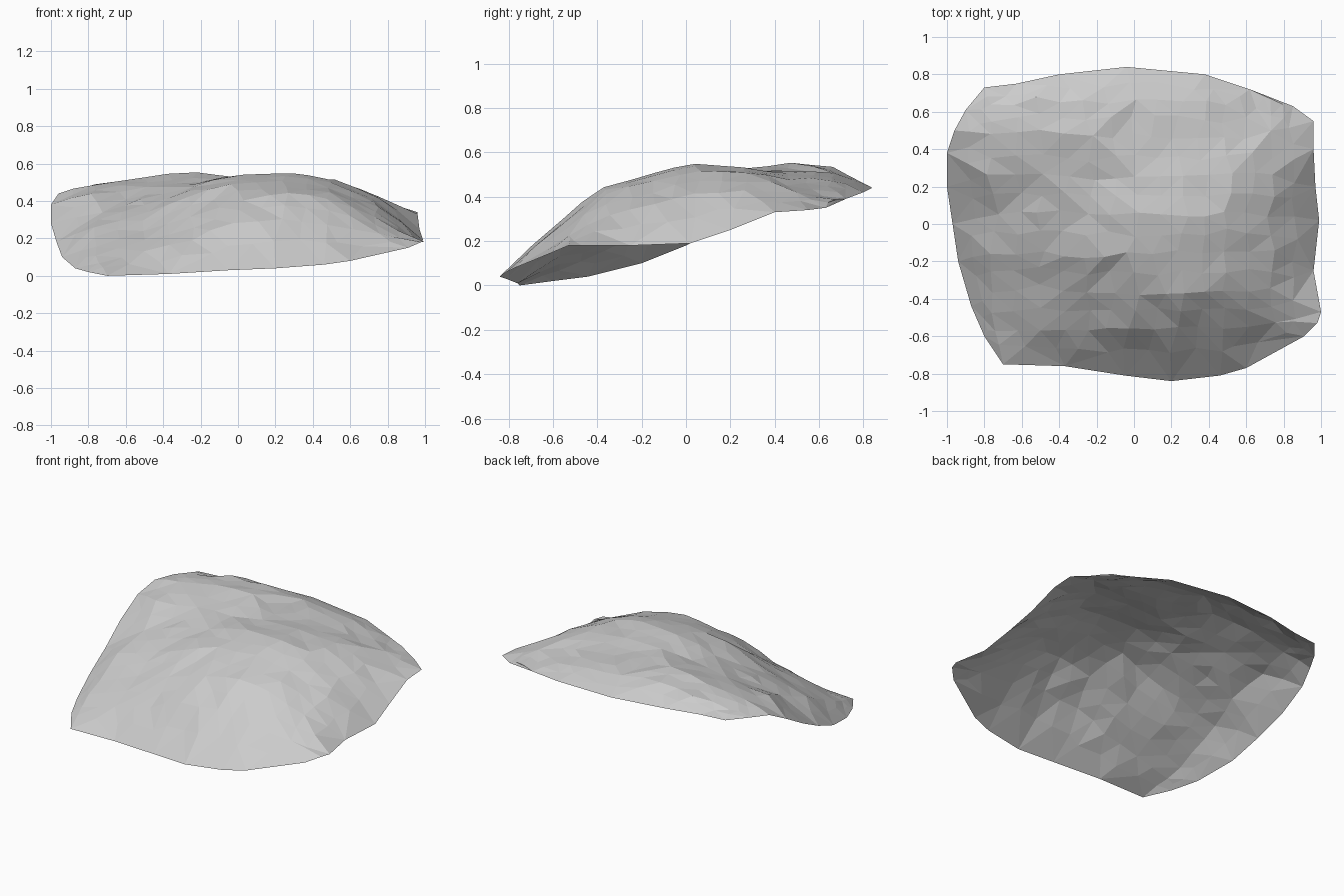
import bpy
import bmesh
import random
from mathutils import Vector
from mathutils.geometry import delaunay_2d_cdt

random.seed(7)
default_cube = bpy.data.objects.get("Cube")
if default_cube:
    bpy.data.objects.remove(default_cube, do_unlink=True)

CENTI = 0.01


def make_material(name, colour):
    material = bpy.data.materials.new(name)
    material.use_nodes = True
    material.diffuse_color = colour
    material.node_tree.nodes["Principled BSDF"].inputs["Base Color"].default_value = colour
    return material


def jitter(amount):
    return random.uniform(-amount, amount)


# Rim of the slab, counter-clockwise from the front left corner (hundredths)
rim = [
    (-70, -75, 0), (-37, -76, 1), (-5, -81, 3), (20, -84, 4),
    (46, -81, 6), (60, -77, 8), (91, -60, 15), (98, -53, 18),
    (100, -47, 18), (96, -25, 18), (99, 2, 19), (97, 20, 25),
    (96, 40, 33), (96, 55, 34), (85, 63, 35), (62, 72, 39),
    (38, 80, 42), (-4, 84, 44), (-40, 80, 45), (-63, 75, 45),
    (-80, 73, 45), (-90, 61, 45), (-96, 50, 44), (-100, 38, 38),
    (-100, 20, 28), (-97, 0, 18), (-94, -20, 10), (-87, -44, 4),
    (-80, -60, 2),
]

# Heights over the slab: rows run front to back, columns left to right
columns = (-75, -50, -25, 0, 25, 50, 75)
height_rows = {
    -55: (7, 13, 20, 29, 31, 28, 22),
    -35: (16, 24, 32, 41, 45, 42, 32),
    -15: (26, 34, 43, 50, 51, 48, 37),
    5: (34, 41, 48, 54, 55, 52, 42),
    25: (44, 47, 50, 53, 53, 51, 43),
    47: (49, 53, 56, 51, 51, 48, 42),
    65: (48, 52, 54, 51, 49, 45, 39),
}

points = [Vector(p) * CENTI for p in rim]
rim_count = len(points)
for y, heights in height_rows.items():
    for x, z in zip(columns, heights):
        shift_x, shift_y = jitter(0.03), jitter(0.02)
        points.append(Vector((x, y, z)) * CENTI + Vector((shift_x, shift_y, 0)))

# Triangulate the control points inside the rim
rim_edges = [(i, (i + 1) % rim_count) for i in range(rim_count)]
flat_points = [p.to_2d() for p in points]
result = delaunay_2d_cdt(flat_points, rim_edges, [], 1, 0.0001)
flat_verts, faces, origins = result[0], result[2], result[3]

bm = bmesh.new()
verts = []
for flat, origin in zip(flat_verts, origins):
    height = points[origin[0]].z if origin else 0.3
    verts.append(bm.verts.new((flat.x, flat.y, height)))
for face in faces:
    bm.faces.new([verts[i] for i in face])

# Break the surface into finer, slightly uneven rock facets
inner_edges = [e for e in bm.edges if not e.is_boundary]
bmesh.ops.subdivide_edges(bm, edges=inner_edges, cuts=1, use_grid_fill=True)
inner_verts = [v for v in bm.verts if not v.is_boundary]
bmesh.ops.smooth_vert(bm, verts=inner_verts, factor=0.25,
                      use_axis_x=True, use_axis_y=True, use_axis_z=True)
for v in inner_verts:
    v.co += Vector((jitter(0.015), jitter(0.015), jitter(0.005)))
bmesh.ops.triangulate(bm, faces=bm.faces[:])

# Keep the outer side of the sheet facing up
for face in bm.faces:
    face.normal_update()
    if face.normal.z < 0:
        face.normal_flip()
    face.smooth = False

mesh = bpy.data.meshes.new("rock_slab")
bm.to_mesh(mesh)
bm.free()
mesh.materials.append(make_material("stone grey", (0.6, 0.6, 0.6, 1)))
rock_slab = bpy.data.objects.new("rock_slab", mesh)
bpy.context.scene.collection.objects.link(rock_slab)
